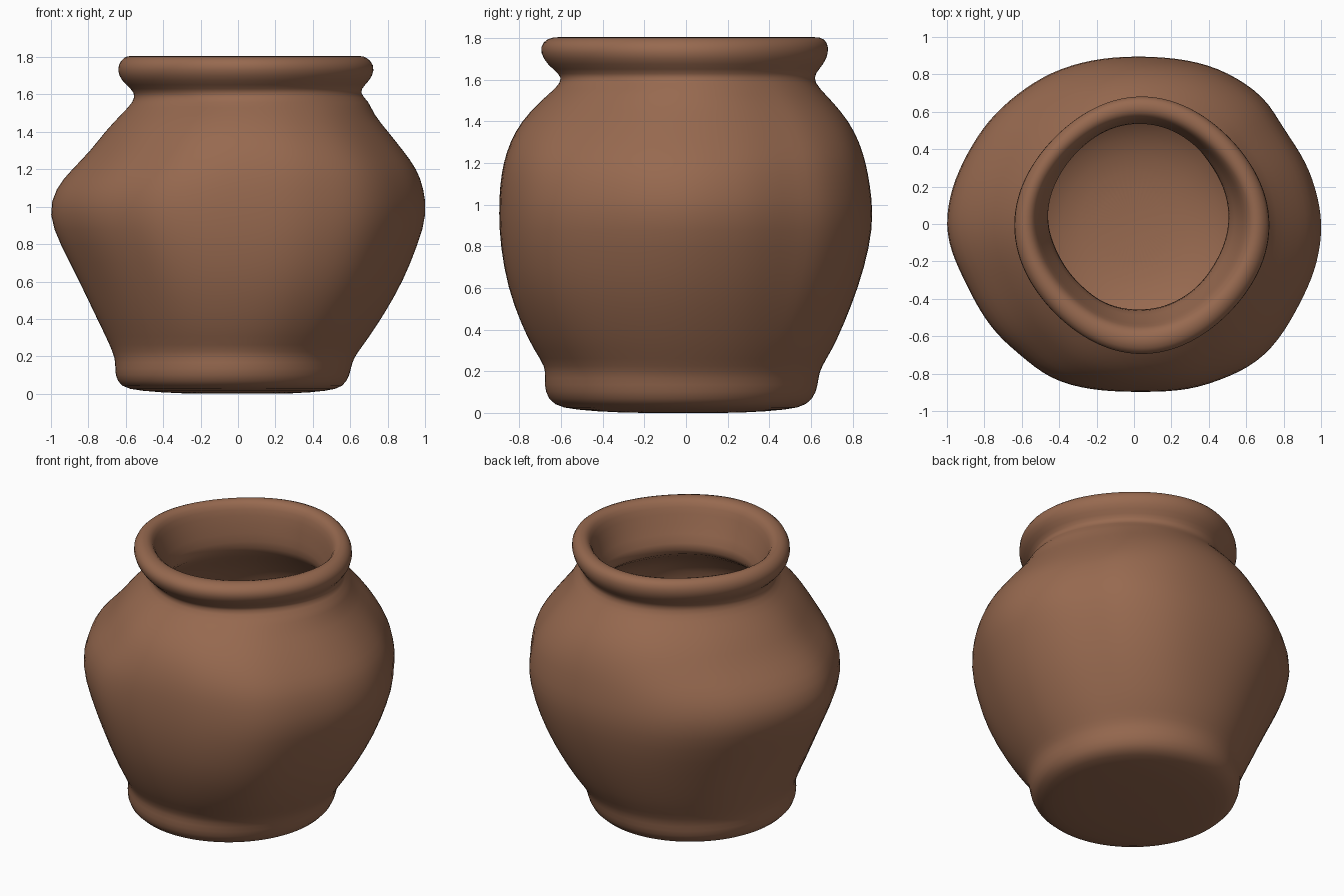
import bpy, bmesh, math

# Pot cross-section from base centre, up the outside, over the rim, down inside:
# (z, left, right, front, back) extents
OUTSIDE = [
    (0.00, .30, .30, .32, .28), (0.015, .53, .48, .54, .49), (0.035, .63, .565, .64, .585),
    (0.10, .66, .60, .68, .63), (0.17, .655, .61, .68, .637), (0.22, .67, .64, .675, .65),
    (0.30, .705, .70, .73, .70), (0.42, .765, .78, .79, .755), (0.60, .85, .885, .857, .825),
    (0.80, .955, .965, .892, .88), (0.96, 1.02, 1.015, .90, .897), (1.10, .98, .995, .894, .88),
    (1.20, .89, .96, .878, .862), (1.30, .79, .885, .847, .832), (1.40, .715, .805, .793, .783),
    (1.50, .62, .722, .70, .70), (1.56, .56, .705, .625, .64), (1.61, .55, .645, .59, .61),
    (1.65, .60, .68, .64, .64), (1.70, .642, .725, .69, .68), (1.76, .645, .73, .705, .688),
    (1.80, .61, .69, .67, .668),
]
INSIDE = [
    (1.81, .575, .65, .61, .615), (1.79, .535, .61, .56, .575), (1.73, .515, .585, .54, .555),
    (1.60, .475, .54, .49, .54), (1.50, .445, .485, .435, .53), (1.44, .51, .56, .52, .57),
    (1.30, .69, .78, .745, .73), (1.20, .79, .85, .78, .765), (1.10, .87, .885, .795, .78),
    (0.96, .905, .905, .80, .795), (0.80, .85, .86, .79, .778), (0.60, .75, .785, .755, .725),
    (0.42, .665, .68, .69, .655), (0.30, .59, .59, .60, .58), (0.20, .47, .46, .48, .46),
    (0.14, .30, .28, .30, .28),
]
# Hand-shaped unevenness of the belly: (angle in degrees, radial factor)
BUMPS = [(0, 1), (13, .99), (34, .98), (50, 1.03), (62, 1.035), (90, 1.005), (112, 1.01),
         (135, .995), (153, .985), (180, 1), (203, .962), (229, .985), (246, 1.02),
         (270, 1), (294, 1.035), (307, 1.05), (335, 1), (360, 1)]
SEGMENTS = 56


def bump(angle):
    deg = math.degrees(angle)
    for (a0, f0), (a1, f1) in zip(BUMPS, BUMPS[1:]):
        if a0 <= deg <= a1:
            t = (deg - a0) / (a1 - a0)
            t = t * t * (3 - 2 * t)
            return f0 + (f1 - f0) * t
    return 1.0


def ring(bm, row):
    z, left, right, front, back = row
    cx, cy = (right - left) / 2, (back - front) / 2
    rx, ry = (right + left) / 2, (back + front) / 2
    belly = max(0, 1 - (abs(z - 0.9) / 0.75) ** 2)
    verts = []
    for i in range(SEGMENTS):
        a = 2 * math.pi * i / SEGMENTS
        f = 1 + (bump(a) - 1) * belly
        f -= 0.035 * math.sin(2 * a) ** 2 * (1 - belly) * (z > 1)
        verts.append(bm.verts.new((cx + rx * f * math.cos(a), cy + ry * f * math.sin(a), z)))
    return verts


# Clay material
clay = bpy.data.materials.new("terracotta brown")
clay.diffuse_color = (0.31, 0.142, 0.079, 1)

# Pot: one closed skin lofted through the rings
bm = bmesh.new()
rings = [ring(bm, r) for r in OUTSIDE + INSIDE]
for lo, hi in zip(rings, rings[1:]):
    for i in range(SEGMENTS):
        j = (i + 1) % SEGMENTS
        bm.faces.new((lo[i], lo[j], hi[j], hi[i]))

# Base and inner floor caps
for loop, z in ((rings[0], 0.0), (rings[-1], 0.125)):
    centre = bm.verts.new((0, 0, z))
    for i in range(SEGMENTS):
        bm.faces.new((loop[i], loop[(i + 1) % SEGMENTS], centre))
bmesh.ops.recalc_face_normals(bm, faces=bm.faces)

mesh = bpy.data.meshes.new("clay_pot")
bm.to_mesh(mesh)
bm.free()
mesh.materials.append(clay)
mesh.shade_smooth()
pot = bpy.data.objects.new("clay_pot", mesh)
bpy.context.collection.objects.link(pot)

# Soften the hand-formed surface
subdivide = pot.modifiers.new("soften", 'SUBSURF')
subdivide.levels = subdivide.render_levels = 1
